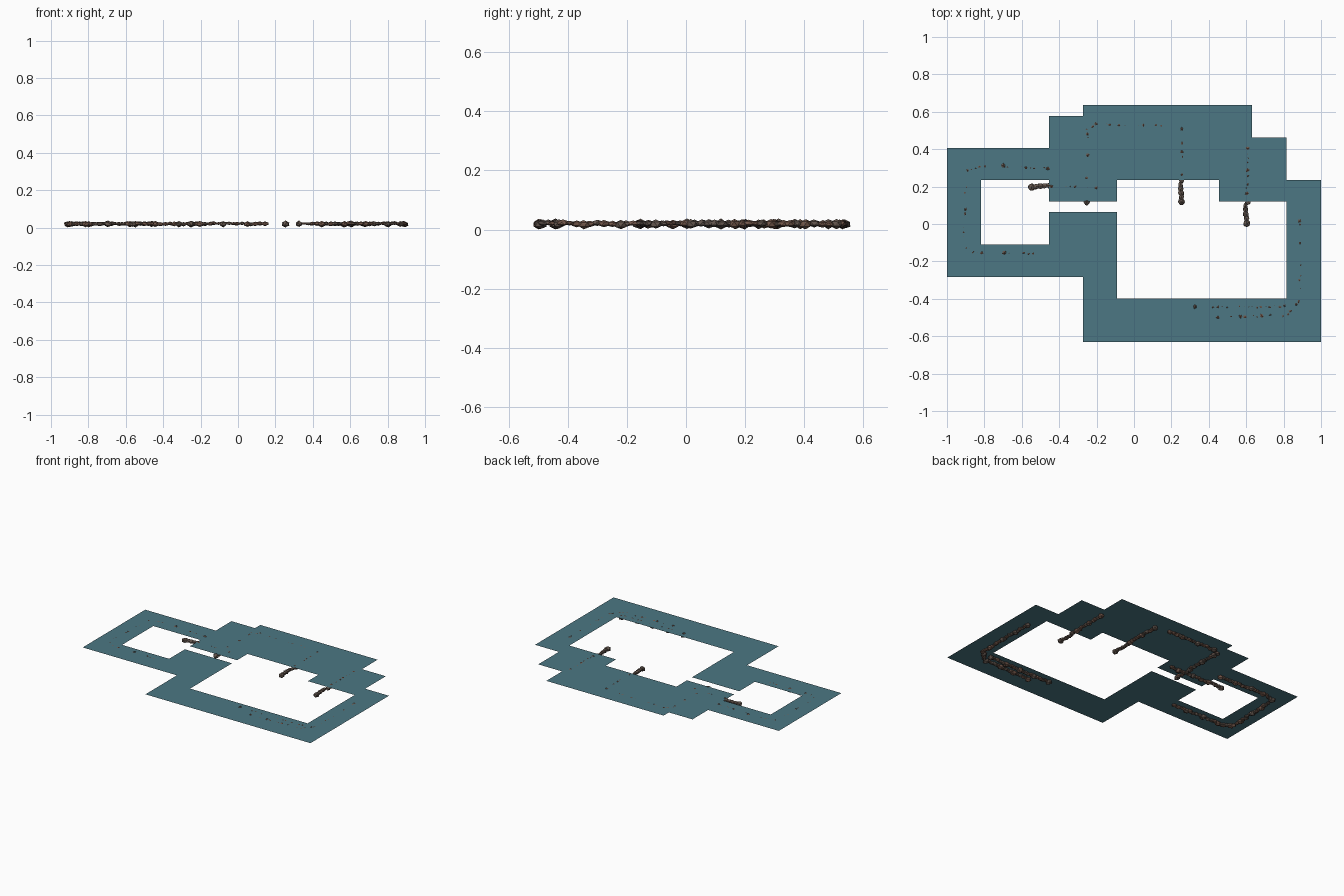
import bpy, bmesh, math, random
from mathutils import Vector, Matrix

if "Cube" in bpy.data.objects:
    bpy.data.objects.remove(bpy.data.objects["Cube"])

random.seed(7)
WATER_Z = 0.031


def material(name, rgb):
    m = bpy.data.materials.new(name)
    m.diffuse_color = (*rgb, 1)
    m.use_nodes = True
    m.node_tree.nodes["Principled BSDF"].inputs["Base Color"].default_value = m.diffuse_color
    return m


teal = material("teal_water", (0.072, 0.185, 0.23))
brown = material("brown_stone", (0.17, 0.095, 0.068))
grey = material("grey_brown_stone", (0.125, 0.092, 0.075))


def finish(name, bm, mats):
    me = bpy.data.meshes.new(name)
    bm.to_mesh(me)
    bm.free()
    for m in mats:
        me.materials.append(m)
    ob = bpy.data.objects.new(name, me)
    bpy.context.collection.objects.link(ob)
    return ob


# water sheet: rectangular patches (x0, x1, y0, y1) around two open pools
patches = [
    (-1, -.818, -.283, .406), (-.818, -.455, .235, .406), (-.818, -.455, -.283, -.109),
    (-.455, -.273, .12, .578), (-.455, -.273, -.283, .064),
    (-.273, -.091, .12, .636), (-.273, -.091, -.63, .064),
    (-.091, .455, .235, .636), (.455, .632, .12, .636), (.632, .816, .12, .463),
    (.816, 1, -.63, .235), (-.091, .816, -.63, -.398)]
bm = bmesh.new()
for x0, x1, y0, y1 in patches:
    bm.faces.new([bm.verts.new((x, y, WATER_Z))
                  for x, y in ((x0, y0), (x1, y0), (x1, y1), (x0, y1))])
finish("water_sheet", bm, [teal])


def rock(bm, x, y, z0, z1, length, width, angle):
    """One faceted boulder between heights z0 and z1."""
    r = bmesh.ops.create_icosphere(bm, subdivisions=1, radius=1)["verts"]
    m = Matrix.Rotation(angle, 3, 'Z')
    twist = Matrix.Rotation(random.uniform(0, 6.28), 3, 'Z')
    mat = 1 if random.random() < .5 else 0
    for v in r:
        p = twist @ (v.co * random.uniform(.82, 1.12))
        p = m @ Vector((p.x * length / 2, p.y * width / 2, 0)) + Vector((0, 0, p.z))
        z = (z0 + z1) / 2 + max(-1, min(1, p.z)) * (z1 - z0) / 2
        v.co = (x + p.x, y + p.y, z)
        for f in v.link_faces:
            f.material_index = mat


def wall(name, points):
    """Rough stone wall along a path, with a taller boulder at intervals."""
    bm = bmesh.new()
    count = 0
    for (ax, ay), (bx, by) in zip(points, points[1:]):
        d = math.hypot(bx - ax, by - ay)
        ang = math.atan2(by - ay, bx - ax)
        n = max(1, round(d / .024))
        for i in range(n + 1):
            t = i / n
            x = ax + (bx - ax) * t + random.uniform(-.005, .005)
            y = ay + (by - ay) * t + random.uniform(-.005, .005)
            if count % 5 == 0:
                rock(bm, x, y, 0.001, random.uniform(.034, .038), .044, .042, ang)
            else:
                rock(bm, x, y, random.uniform(.006, .014), random.uniform(.029, .0345),
                     .044, random.uniform(.026, .034), ang)
            count += 1
    finish(name, bm, [brown, grey])


wall("west_wall", [(-.46, .30), (-.80, .31), (-.89, .29), (-.905, .10),
                   (-.91, -.11), (-.86, -.15), (-.47, -.16)])
wall("crossing_wall", [(-.44, .20), (-.15, .195)])
wall("north_wall", [(-.25, .12), (-.25, .51), (-.20, .535), (.145, .53)])
wall("middle_wall", [(.255, .51), (.255, .24)])
wall("east_wall", [(.61, .40), (.605, .12)])
wall("southeast_wall", [(.89, .02), (.885, -.42), (.82, -.48)])
wall("south_inner_wall", [(.33, -.445), (.80, -.44)])
wall("south_outer_wall", [(.45, -.495), (.80, -.49)])


def dry_end(name, x, y, angle):
    """Exposed tapering wall end with a rounded head at (x, y)."""
    bm = bmesh.new()
    dx, dy = math.cos(angle), math.sin(angle)
    rock(bm, x, y, 0, .038, .042, .044, angle)
    for s, w in ((.025, .034), (.048, .036), (.07, .033), (.092, .027)):
        rock(bm, x + dx * s, y + dy * s, .008, .034, .044, w, angle)
    finish(name, bm, [grey])


dry_end("west_dry_end", -.548, .198, math.radians(5))
dry_end("middle_dry_end", .255, .118, math.radians(94))
dry_end("east_dry_end", .603, .004, math.radians(95))
